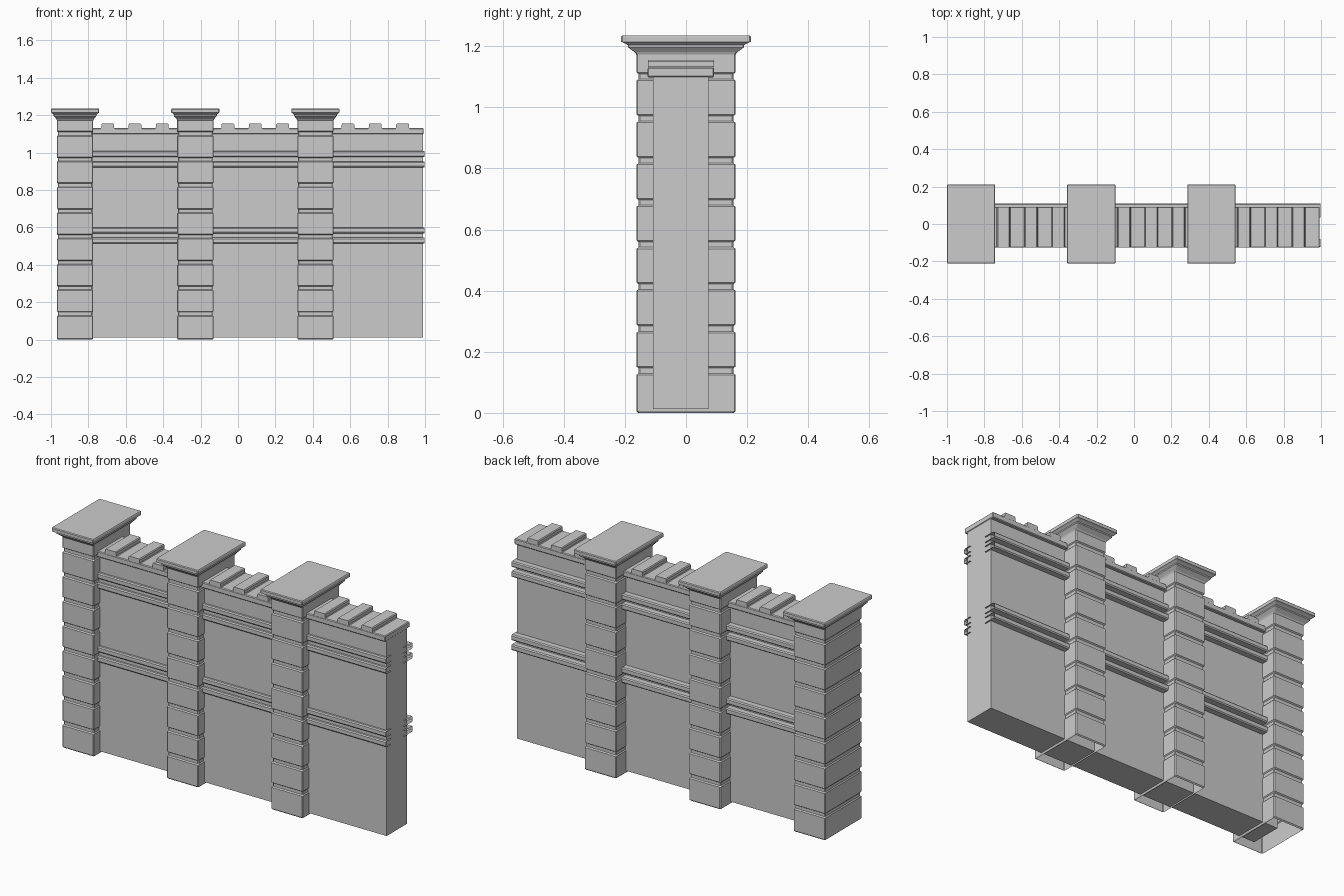
import bpy, bmesh

if "Cube" in bpy.data.objects:
    bpy.data.objects.remove(bpy.data.objects["Cube"])

PILLARS = (-0.871, -0.228, 0.414)


def finish(name, bm):
    bmesh.ops.recalc_face_normals(bm, faces=bm.faces)
    me = bpy.data.meshes.new(name)
    bm.to_mesh(me)
    bm.free()
    ob = bpy.data.objects.new(name, me)
    bpy.context.collection.objects.link(ob)
    return ob


def box(name, x0, x1, y0, y1, z0, z1, bevel=0):
    bm = bmesh.new()
    bmesh.ops.create_cube(bm, size=1)
    for v in bm.verts:
        v.co = ((x0 + x1) / 2 + v.co.x * (x1 - x0),
                (y0 + y1) / 2 + v.co.y * (y1 - y0),
                (z0 + z1) / 2 + v.co.z * (z1 - z0))
    if bevel:
        bmesh.ops.bevel(bm, geom=bm.edges[:], offset=bevel, segments=1,
                        affect='EDGES', profile=0.5)
    return finish(name, bm)


def prism(name, outline, axis, a, b, caps=True):
    """Extrude a 2D outline along x (outline = y,z) or y (outline = x,z)."""
    bm = bmesh.new()
    place = (lambda p, t: (t, p[0], p[1])) if axis == 'x' else (lambda p, t: (p[0], t, p[1]))
    A = [bm.verts.new(place(p, a)) for p in outline]
    B = [bm.verts.new(place(p, b)) for p in outline]
    n = len(outline)
    for i in range(n if caps else n - 1):
        j = (i + 1) % n
        bm.faces.new((A[i], A[j], B[j], B[i]))
    if caps:
        bm.faces.new(A)
        bm.faces.new(B)
    return finish(name, bm)


def pillar_profile():
    """(outward offset, z) pairs: grooved block courses, then moulded cap."""
    pts = [(-0.006, 0.0), (0, 0.006)]
    for i in range(1, 9):
        z = 0.002 + 0.1375 * i
        pts += [(0, z - 0.015), (-0.007, z - 0.01), (-0.007, z + 0.007), (0, z + 0.012)]
    pts += [(0, 1.172), (0.006, 1.18), (0.022, 1.192), (0.028, 1.196), (0.028, 1.203),
            (0.042, 1.211), (0.05, 1.214), (0.05, 1.231), (0.046, 1.235)]
    return pts


def pillar(name, cx, hx=0.097, hy=0.162, c=0.004):
    bm = bmesh.new()
    prev = None
    for off, z in pillar_profile():
        a, b = hx + off * 0.64, hy + off
        ring = [bm.verts.new((cx + x, y, z)) for x, y in (
            (a, -b + c), (a, b - c), (a - c, b), (-a + c, b),
            (-a, b - c), (-a, -b + c), (-a + c, -b), (a - c, -b))]
        if prev:
            for i in range(8):
                j = (i + 1) % 8
                bm.faces.new((prev[i], prev[j], ring[j], ring[i]))
        prev = ring
    bm.faces.new(prev)          # top slab; the foot stays open
    return finish(name, bm)


# wall body and coping
box("wall", -0.87, 0.99, -0.108, 0.073, 0.012, 1.1)
box("coping", -0.87, 0.993, -0.126, 0.092, 1.098, 1.13, 0.004)

# pillars with merlons on the wall section to the right of each
for i, px in enumerate(PILLARS):
    pillar(f"pillar_{i + 1}", px)
    for k in range(3):
        x = px + 0.174 + 0.146 * k
        prism(f"merlon_{i + 1}_{k + 1}",
              [(x - 0.039, 1.127), (x - 0.034, 1.134), (x - 0.034, 1.150), (x - 0.030, 1.155),
               (x + 0.030, 1.155), (x + 0.034, 1.150), (x + 0.034, 1.134), (x + 0.039, 1.127)],
              'y', -0.125, 0.091)

# paired horizontal rails on both faces, open-ended channels
for z in (0.513, 0.568, 0.921, 0.976):
    for side, y_in, y_out in (("front", -0.08, -0.124), ("back", 0.035, 0.109)):
        s = 0.005 if y_out < 0 else -0.005
        prism(f"{side}_rail", [(y_in, z), (y_out + s, z), (y_out, z + 0.006),
                               (y_out, z + 0.026), (y_out + s, z + 0.032), (y_in, z + 0.032)],
              'x', -0.87, 0.998, caps=False)
